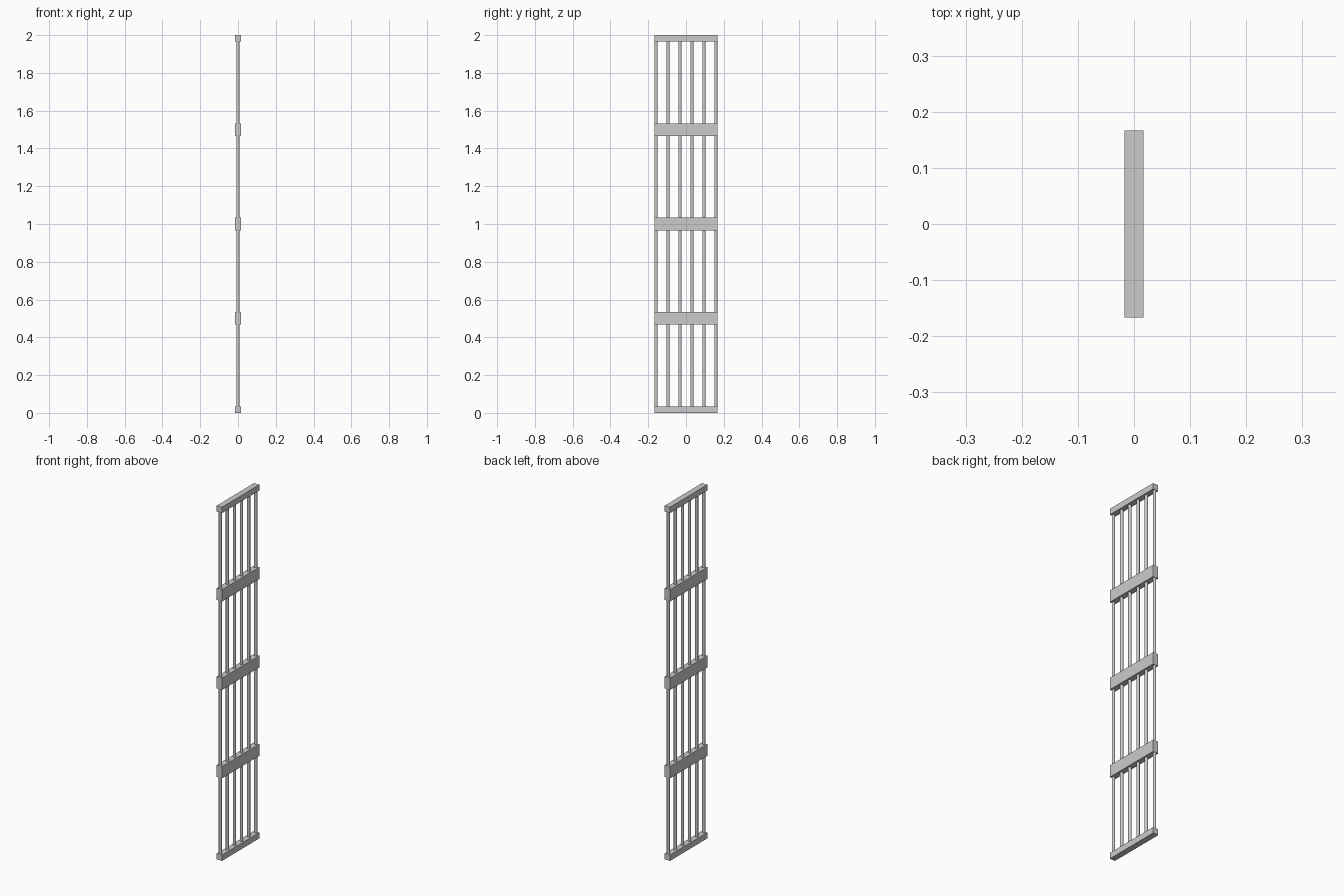
import bpy

if "Cube" in bpy.data.objects:
    bpy.data.objects.remove(bpy.data.objects["Cube"])

WIDTH, DEPTH, BAR = 0.3333, 0.0333, 0.0167


def rail(name, z0, z1):
    bpy.ops.mesh.primitive_cube_add(size=1, location=(0, 0, (z0 + z1) / 2))
    ob = bpy.context.object
    ob.name = name
    ob.scale = (DEPTH, WIDTH, z1 - z0)
    bpy.ops.object.transform_apply(location=False, rotation=False, scale=True)


# End rails are half as tall as the middle ones
rail("bottom_rail", 0, 0.0333)
rail("top_rail", 1.9667, 2)
for i in range(3):
    z = 0.5 * (i + 1)
    rail(f"middle_rail_{i + 1}", z - 0.0333, z + 0.0333)

# Six upright bars, outer ones flush with the rail ends
span = WIDTH - BAR
for i in range(6):
    y = -span / 2 + span * i / 5
    bpy.ops.mesh.primitive_cylinder_add(vertices=12, radius=BAR / 2, depth=1.98,
                                        location=(0, y, 1))
    bpy.context.object.name = f"upright_bar_{i + 1}"
    bpy.ops.object.shade_smooth_by_angle()
